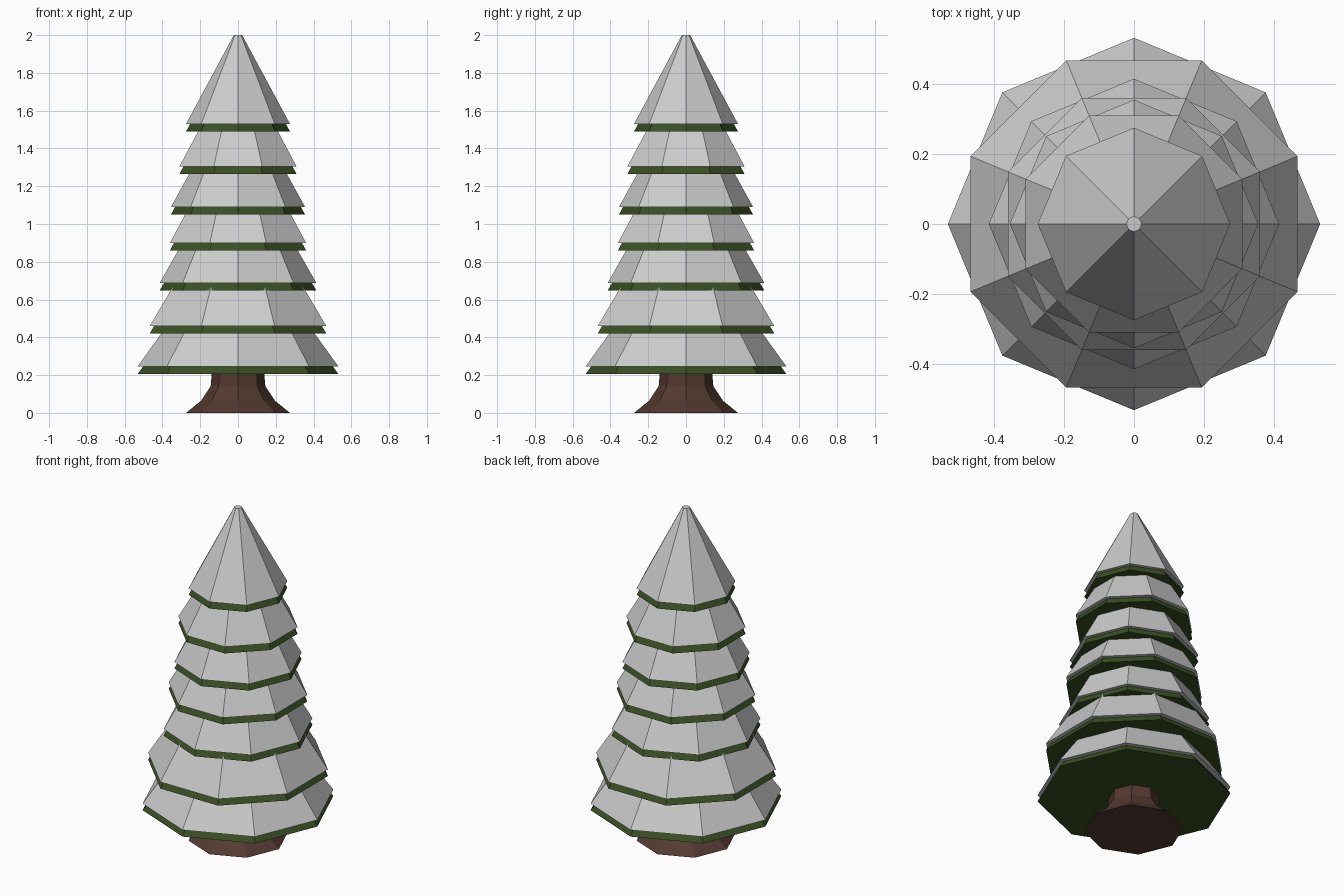
import bpy, bmesh, math

if "Cube" in bpy.data.objects:
    bpy.data.objects.remove(bpy.data.objects["Cube"])


def material(name, color):
    m = bpy.data.materials.new(name)
    m.diffuse_color = (*color, 1)
    m.use_nodes = True
    m.node_tree.nodes["Principled BSDF"].inputs["Base Color"].default_value = m.diffuse_color
    return m


def lathe(name, profile, turn=0.0, mat=None, sides=8):
    """Capped flat-shaded solid from (radius, z) rings."""
    bm = bmesh.new()
    rings = []
    for r, z in profile:
        ring = []
        for i in range(sides):
            a = turn + 2 * math.pi * i / sides
            ring.append(bm.verts.new((r * math.cos(a), r * math.sin(a), z)))
        rings.append(ring)
    for lo, hi in zip(rings, rings[1:]):
        for i in range(sides):
            j = (i + 1) % sides
            bm.faces.new((lo[i], lo[j], hi[j], hi[i]))
    bm.faces.new(rings[0][::-1])
    bm.faces.new(rings[-1])
    mesh = bpy.data.meshes.new(name)
    bm.to_mesh(mesh)
    bm.free()
    ob = bpy.data.objects.new(name, mesh)
    bpy.context.collection.objects.link(ob)
    if mat:
        mesh.materials.append(mat)
    return ob


green = material("needles", (0.04, 0.08, 0.016))
brown = material("bark", (0.085, 0.041, 0.029))

# Trunk with flared foot
lathe("trunk", [(0.275, 0), (0.195, 0.065), (0.145, 0.14), (0.135, 0.25)], mat=brown)

# Branch tiers: bottom radius, bottom z, top radius, top z
SNOW = 0.04
tiers = [
    (0.532, 0.205, 0.37, 0.43),
    (0.506, 0.42, 0.365, 0.64),
    (0.415, 0.647, 0.30, 0.85),
    (0.39, 0.86, 0.28, 1.05),
    (0.355, 1.05, 0.245, 1.25),
    (0.335, 1.265, 0.215, 1.475),
    (0.275, 1.49, 0.022, 1.96),
]
for n, (r0, z0, r1, z1) in enumerate(tiers, 1):
    turn = math.pi / 8 if n % 2 == 0 else 0.0
    lathe(f"branch_tier_{n}", [(r0, z0), (r1, z1)], turn, green)
    # Snow layer resting on the tier
    lathe(f"snow_tier_{n}", [(r0, z0 + SNOW), (r1, z1 + SNOW)], turn)
